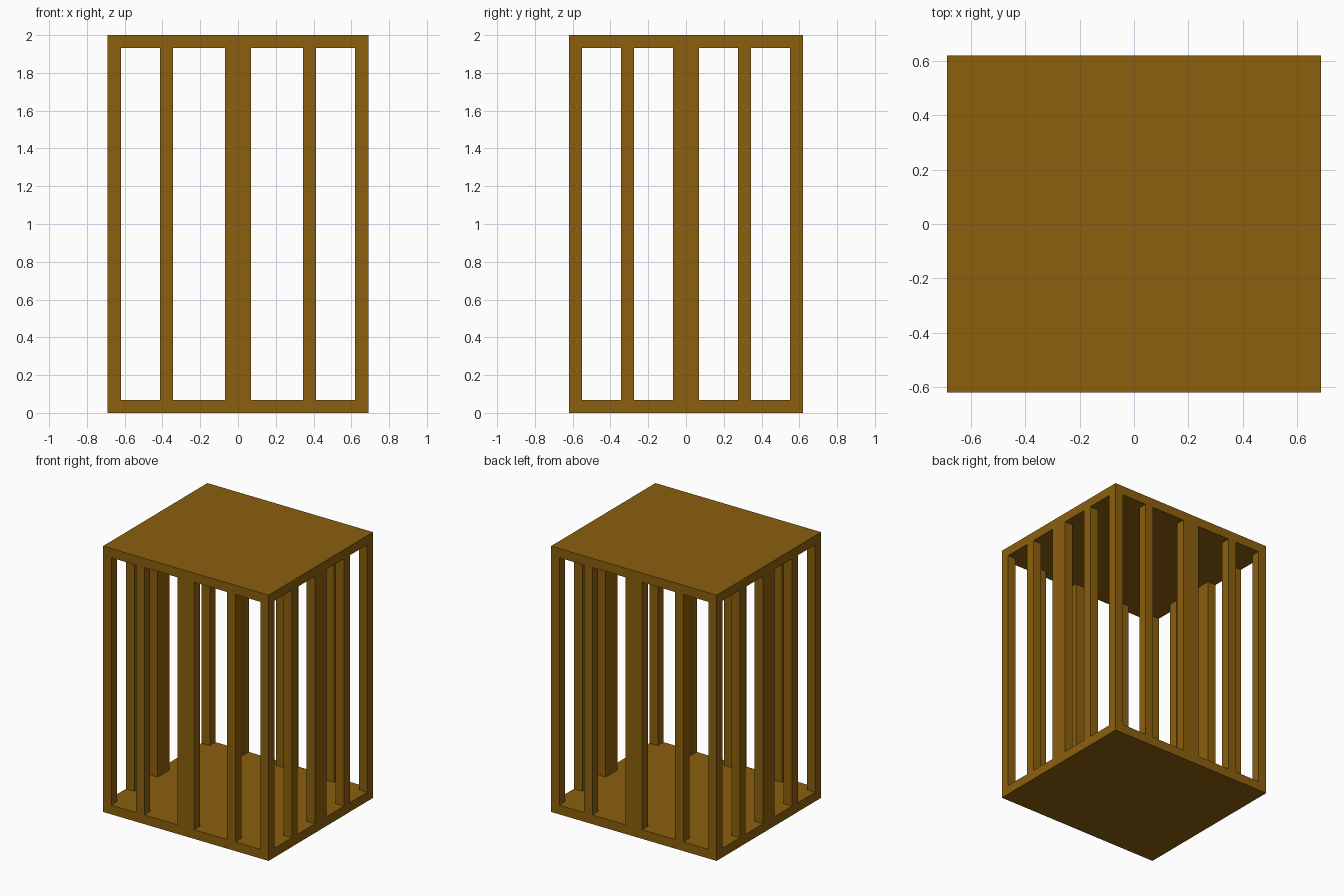
import bpy

# Remove the default cube
cube = bpy.data.objects.get("Cube")
if cube:
    bpy.data.objects.remove(cube, do_unlink=True)

U = 2 / 29                      # bar thickness, the module of the whole cage
HX, HY, H = 10 * U, 9 * U, 2.0  # half width, half depth, height

wood = bpy.data.materials.new("brown_wood")
wood.use_nodes = True
colour = (0.258, 0.116, 0.004, 1)
wood.diffuse_color = colour
bsdf = wood.node_tree.nodes["Principled BSDF"]
bsdf.inputs["Base Color"].default_value = colour
bsdf.inputs["Roughness"].default_value = 0.8


def box(name, centre, size):
    bpy.ops.mesh.primitive_cube_add(size=1, location=centre)
    ob = bpy.context.object
    ob.name = name
    ob.scale = size
    bpy.ops.object.transform_apply(location=False, rotation=False, scale=True)
    ob.data.materials.append(wood)
    return ob


def post(name, x, y, wx=U, wy=U):
    box(name, (x, y, H / 2), (wx, wy, H - 2 * U))


# Floor and roof slabs
box("floor", (0, 0, U / 2), (2 * HX, 2 * HY, U))
box("roof", (0, 0, H - U / 2), (2 * HX, 2 * HY, U))

# Corner posts
for sx, side in ((-1, "right"), (1, "left")):
    for sy, end in ((-1, "front"), (1, "back")):
        post(f"{end}_{side}_corner_post", sx * (HX - U / 2), sy * (HY - U / 2))

# Front and back walls: wide middle post and two slim bars
for sy, end in ((-1, "front"), (1, "back")):
    y = sy * (HY - U / 2)
    post(f"{end}_middle_post", 0, y, wx=2 * U)
    for sx, side in ((-1, "right"), (1, "left")):
        post(f"{end}_{side}_bar", sx * 5.5 * U, y)

# Side walls: wide middle post and two slim bars
for sx, side in ((-1, "right"), (1, "left")):
    x = sx * (HX - U / 2)
    post(f"{side}_middle_post", x, 0, wy=2 * U)
    for sy, end in ((-1, "front"), (1, "back")):
        post(f"{side}_{end}_side_bar", x, sy * 4.5 * U)
